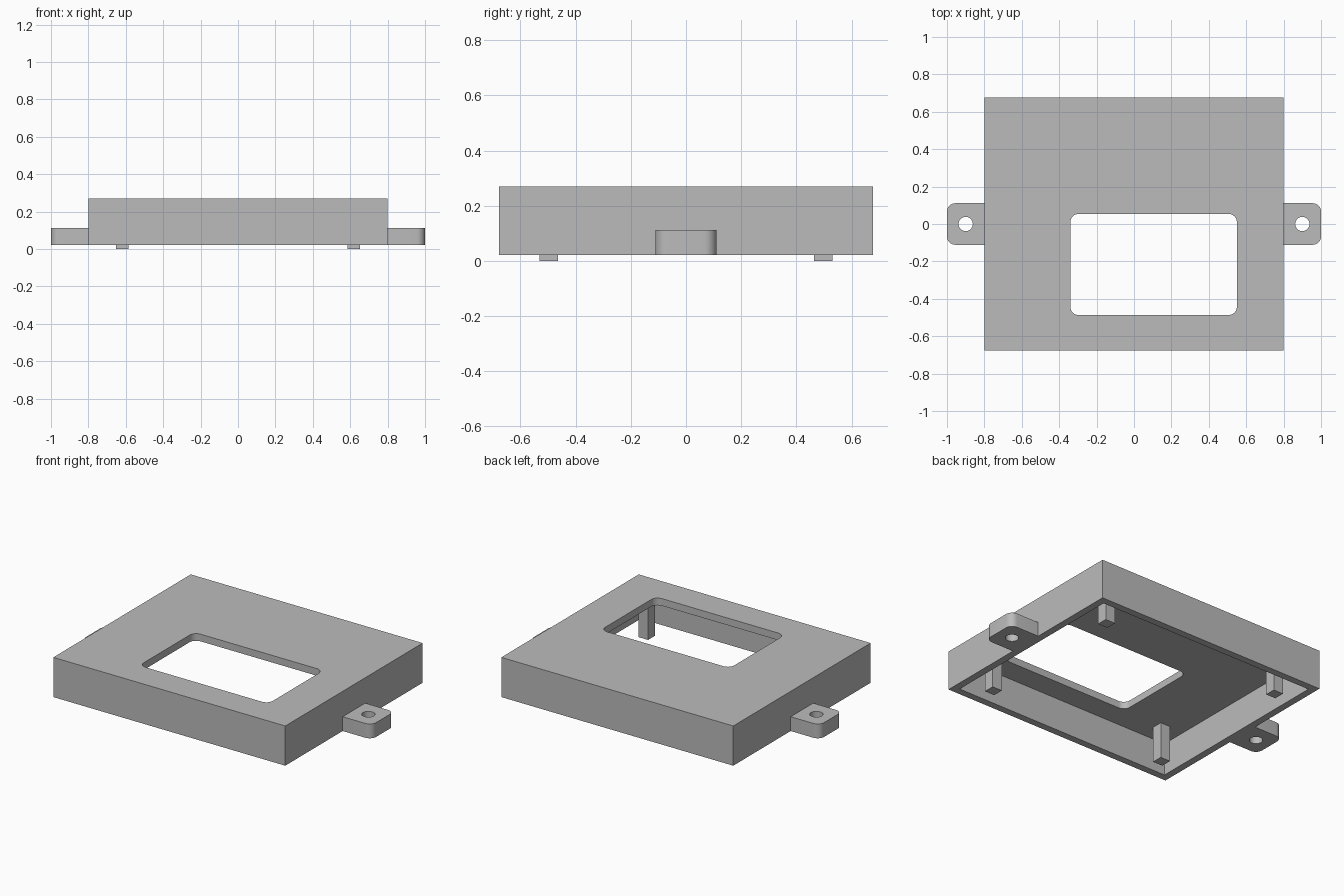
import bpy, bmesh
from math import cos, sin, pi

old = bpy.data.objects.get("Cube")
if old:
    bpy.data.objects.remove(old, do_unlink=True)

grey = bpy.data.materials.new("plain grey")
grey.use_nodes = True
colour = (0.5, 0.5, 0.5, 1)
grey.diffuse_color = colour
grey.node_tree.nodes["Principled BSDF"].inputs["Base Color"].default_value = colour

UNIT = 0.0223          # one millimetre of the enclosure
WALL = 2 * UNIT
BASE, TOP = UNIT, 0.27
HX, HY = 0.8, 0.677


def rounded(x0, x1, y0, y1, radii, steps=8):
    """Counter-clockwise rectangle; radii run from +x+y round to +x-y."""
    signs = ((1, 1), (-1, 1), (-1, -1), (1, -1))
    points = []
    for i, ((sx, sy), r) in enumerate(zip(signs, radii)):
        cx = (x1 if sx > 0 else x0) - sx * r
        cy = (y1 if sy > 0 else y0) - sy * r
        for k in range(steps + 1 if r else 1):
            a = (i + k / steps) * pi / 2
            points.append((cx + r * cos(a), cy + r * sin(a)))
    return points


def prism(name, outline, z0, z1):
    bm = bmesh.new()
    base = bm.faces.new([bm.verts.new((x, y, z0)) for x, y in outline])
    side = bmesh.ops.extrude_face_region(bm, geom=[base], use_keep_orig=True)
    moved = [v for v in side["geom"] if isinstance(v, bmesh.types.BMVert)]
    bmesh.ops.translate(bm, verts=moved, vec=(0, 0, z1 - z0))
    bmesh.ops.recalc_face_normals(bm, faces=bm.faces)
    mesh = bpy.data.meshes.new(name)
    bm.to_mesh(mesh)
    bm.free()
    mesh.materials.append(grey)
    obj = bpy.data.objects.new(name, mesh)
    bpy.context.collection.objects.link(obj)
    return obj


def select(obj):
    bpy.ops.object.select_all(action="DESELECT")
    obj.select_set(True)
    bpy.context.view_layer.objects.active = obj


def cut(obj, cutter):
    cutter.hide_render = True
    mod = obj.modifiers.new("cut", "BOOLEAN")
    mod.operation, mod.solver, mod.object = "DIFFERENCE", "EXACT", cutter
    select(obj)
    bpy.ops.object.modifier_apply(modifier=mod.name)
    bpy.data.objects.remove(cutter, do_unlink=True)


def smooth(obj):
    select(obj)
    bpy.ops.object.shade_smooth_by_angle(angle=pi / 6)


# Open-bottomed case with a display window
case = prism("case", rounded(-HX, HX, -HY, HY, [0] * 4), BASE, TOP)
inner = rounded(WALL - HX, HX - WALL, WALL - HY, HY - WALL, [0] * 4)
cut(case, prism("cavity_cutter", inner, -0.1, TOP - WALL))
window = rounded(-0.34, 0.55, -0.487, 0.054, [WALL] * 4)
cut(case, prism("window_cutter", window, 0.1, 0.4))
smooth(case)

# Side mounting tabs with screw holes
for name, s in (("left_tab", 1), ("right_tab", -1)):
    x0, x1 = sorted((s * HX, s))
    radii = [WALL if s == c else 0 for c in (1, -1, -1, 1)]
    tab = prism(name, rounded(x0, x1, -0.111, 0.111, radii), BASE, 5 * UNIT)
    cx, r = s * 0.9, 0.038
    hole = rounded(cx - r, cx + r, -r, r, [r - 0.0001] * 4)
    cut(tab, prism("hole_cutter", hole, -0.1, 0.3))
    smooth(tab)

# Square support posts hanging from the lid
for sx, side in ((1, "left"), (-1, "right")):
    for sy, end in ((1, "back"), (-1, "front")):
        cx, cy, h = sx * 0.62, sy * 0.497, 1.5 * UNIT
        prism(f"{end}_{side}_post",
              rounded(cx - h, cx + h, cy - h, cy + h, [0] * 4), 0, TOP - WALL)
